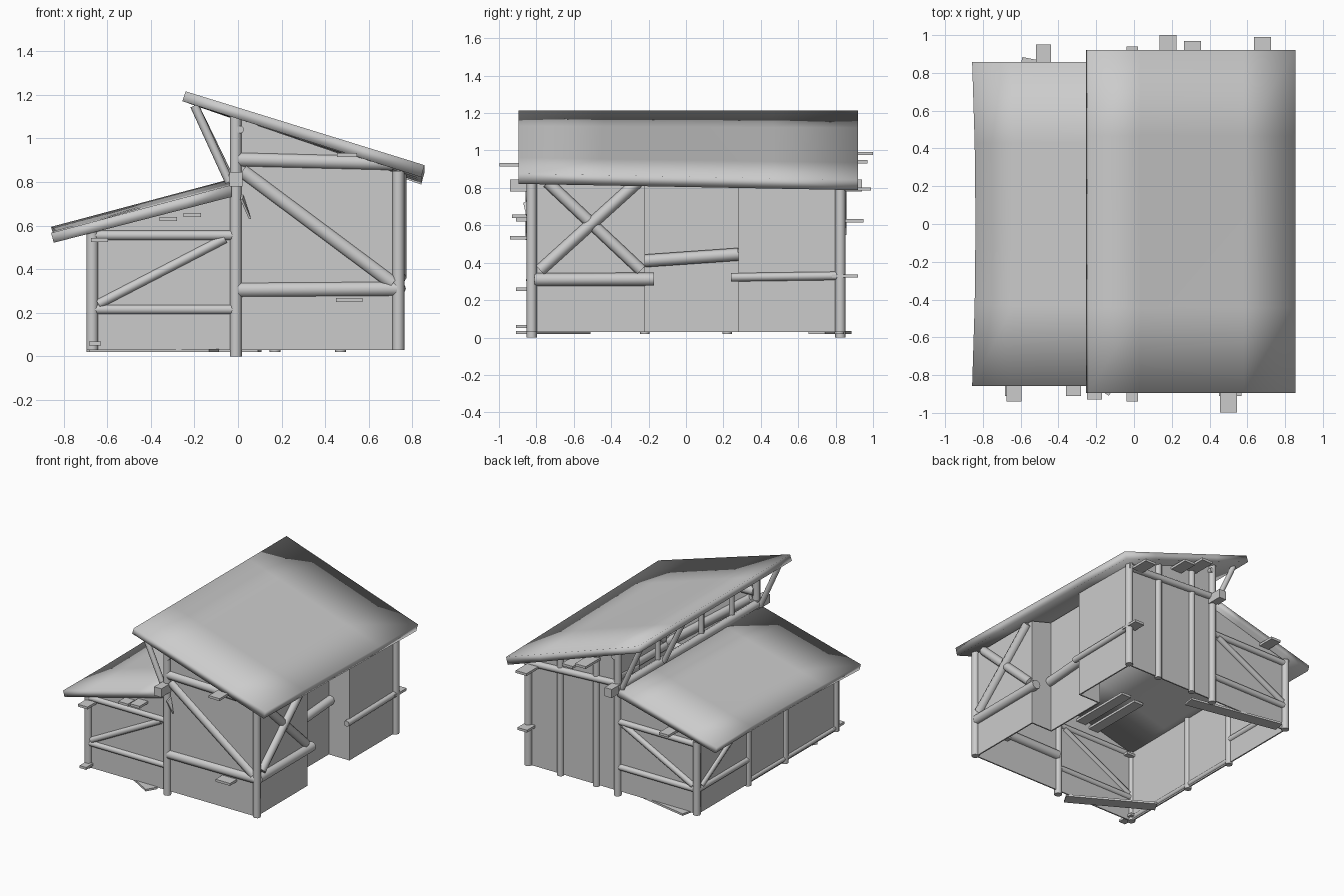
import bpy, bmesh, math
from mathutils import Vector

cube = bpy.data.objects.get("Cube")
if cube:
    bpy.data.objects.remove(cube, do_unlink=True)

mat = bpy.data.materials.new("plain grey")
mat.use_nodes = True
grey = (0.6, 0.6, 0.6, 1)
mat.diffuse_color = grey
mat.node_tree.nodes["Principled BSDF"].inputs["Base Color"].default_value = grey


def finish(name, bm, angle=None):
    bmesh.ops.recalc_face_normals(bm, faces=bm.faces)
    me = bpy.data.meshes.new(name)
    bm.to_mesh(me)
    bm.free()
    me.materials.append(mat)
    ob = bpy.data.objects.new(name, me)
    bpy.context.collection.objects.link(ob)
    if angle:
        bpy.ops.object.select_all(action='DESELECT')
        ob.select_set(True)
        bpy.context.view_layer.objects.active = ob
        bpy.ops.object.shade_smooth_by_angle(angle=math.radians(angle))
    return ob


def prism(name, pts, offset, cuts=0, bend=None, angle=None):
    """Polygon extruded along an offset."""
    bm = bmesh.new()
    face = bm.faces.new([bm.verts.new(p) for p in pts])
    new = bmesh.ops.extrude_face_region(bm, geom=[face])["geom"]
    for v in new:
        if isinstance(v, bmesh.types.BMVert):
            v.co += Vector(offset)
    if cuts:
        long_edges = [e for e in bm.edges if e.calc_length() > 0.3]
        bmesh.ops.subdivide_edges(bm, edges=long_edges, cuts=cuts, use_grid_fill=True)
    if bend:
        for v in bm.verts:
            bend(v.co)
    return finish(name, bm, angle)


def log(name, a, b, d=0.055):
    """Eight-sided timber between two points."""
    a, b = Vector(a), Vector(b)
    bm = bmesh.new()
    bmesh.ops.create_cone(bm, cap_ends=True, segments=8, radius1=d / 2, radius2=d / 2,
                          depth=(b - a).length)
    bm.transform((b - a).to_track_quat('Z', 'Y').to_matrix().to_4x4())
    bmesh.ops.translate(bm, verts=bm.verts, vec=(a + b) / 2)
    return finish(name, bm, 60)


def plank(name, a, b, width, t=0.015):
    """Flat board between two points."""
    a, b = Vector(a), Vector(b)
    s = (b - a).cross(Vector((0, 0, 1))).normalized() * width / 2
    return prism(name, [a - s, a + s, b + s, b - s], (0, 0, t))


# Roofs
def sag(co):
    if co.x < -0.5:
        co.x += 0.018 * (1 - (co.y / 0.86) ** 2)
    co.z += 0.014 * co.y / 0.86


def tilt(co):
    co.z -= 0.017 * co.y * (co.x + 0.25)


prism("upper_roof", [(-0.255, -0.895, 1.17), (-0.24, -0.895, 1.215), (0.855, -0.895, 0.86),
                     (0.84, -0.895, 0.805)], (0, 1.815, 0), 3, tilt, 180)
prism("lower_roof", [(-0.845, -0.857, 0.535), (-0.857, -0.857, 0.58), (-0.03, -0.857, 0.80),
                     (-0.03, -0.857, 0.745)], (0, 1.715, 0), 3, sag, 180)

# Thin wall sheets on the timber planes, open underneath
base = 0.03
for name, y in (("front", -0.828), ("back", 0.812)):
    prism(name + "_tall_wall", [(0, y, base), (0.73, y, base), (0.73, y, 0.84), (0, y, 1.09)],
          (0, 0.01, 0))
    prism(name + "_low_wall", [(-0.67, y, base), (0, y, base), (0, y, 0.765), (-0.67, y, 0.58)],
          (0, 0.01, 0))
for name, x, y0, y1, top in (("right_front_wall", 0.732, -0.82, -0.22, 0.84),
                             ("right_back_wall", 0.732, 0.28, 0.82, 0.835),
                             ("recess_wall", 0.56, -0.22, 0.28, 0.89),
                             ("left_wall", -0.663, -0.82, 0.82, 0.58)):
    prism(name, [(x, y0, base), (x, y1, base), (x, y1, top), (x, y0, top)], (-0.01, 0, 0))
for y, dy in ((-0.22, -0.01), (0.28, 0.01)):
    prism("recess_side_wall", [(0.55, y, base), (0.732, y, base), (0.732, y, 0.838),
                               (0.55, y, 0.89)], (0, dy, 0))

# Loose boards on the ground
plank("front_ground_board", (-0.11, -0.87, 0.02), (-0.66, -0.55, 0.02), 0.09)
plank("back_ground_board", (0.1, 0.7, 0.02), (-0.6, 0.84, 0.02), 0.09)

# Corner posts and end wall timbers, repeated front and back
for side, y in (("front", -0.825), ("back", 0.825)):
    log(side + "_centre_post", (-0.01, y, 0), (-0.01, y, 1.1), 0.055)
    log(side + "_right_post", (0.735, y, 0.03), (0.735, y, 0.85))
    log(side + "_left_post", (-0.668, y, 0.03), (-0.668, y, 0.58))
    log(side + "_roof_strut", (-0.04, y, 0.80), (-0.2, y, 1.15), 0.04)
    log(side + "_low_top_beam", (-0.67, y, 0.555), (-0.02, y, 0.555), 0.045)
    log(side + "_low_rail", (-0.67, y, 0.215), (-0.02, y, 0.215), 0.045)
    log(side + "_low_brace", (-0.64, y, 0.24), (-0.06, y, 0.54), 0.045)
    prism(side + "_bracket", [(-0.04, y * 1.14, 0.78), (0.02, y * 1.14, 0.78),
                              (0.02, y * 1.14, 0.845), (-0.04, y * 1.14, 0.845)],
          (0, -y * 0.18, 0))
log("front_top_beam", (0, -0.82, 0.903), (0.71, -0.82, 0.885), 0.068)
log("front_rail", (0, -0.82, 0.305), (0.73, -0.82, 0.31), 0.07)
log("front_brace", (0.02, -0.82, 0.85), (0.71, -0.82, 0.335), 0.068)
log("back_top_beam", (0, 0.83, 0.84), (0.75, 0.83, 0.80), 0.05)
for x, top in ((0.47, 0.92), (0.17, 1.02)):
    log("back_post", (x, 0.82, 0.02), (x, 0.82, top), 0.05)

# Right side timbers
log("right_front_rail", (0.735, -0.81, 0.31), (0.735, -0.17, 0.312), 0.07)
log("right_back_rail", (0.735, 0.24, 0.322), (0.735, 0.83, 0.33), 0.045)
log("recess_rail", (0.575, -0.22, 0.41), (0.575, 0.28, 0.445), 0.068)
log("right_brace_one", (0.74, -0.78, 0.36), (0.74, -0.26, 0.83), 0.065)
log("right_brace_two", (0.73, -0.74, 0.83), (0.73, -0.24, 0.36), 0.065)

# Left side timbers
for y in (-0.22, 0.22):
    log("left_post", (-0.67, y, 0.02), (-0.67, y, 0.58), 0.05)
log("left_rail", (-0.67, 0.82, 0.215), (-0.67, 0.22, 0.215), 0.045)
log("left_brace", (-0.67, 0.78, 0.23), (-0.67, 0.25, 0.54), 0.045)
log("left_sill", (-0.67, -0.82, 0.055), (-0.67, 0.22, 0.055), 0.035)

# Open strip between the two roofs
log("roof_step_beam", (-0.02, -0.85, 0.815), (-0.02, 0.86, 0.815), 0.06)
log("ridge_beam", (0.01, -0.85, 1.04), (0.01, 0.85, 1.04), 0.035)
for y in (0.35, -0.17, -0.53):
    log("upper_post", (-0.01, y, 0.8), (-0.01, y, 1.09), 0.04)
log("middle_roof_strut", (-0.04, 0.32, 0.82), (-0.2, 0.32, 1.15), 0.04)

# Boards that poke out at the front and back: x, width, outer y, inner y, z
for x, w, y, inner, z in ((0.5, 0.09, -0.998, -0.6, 0.915), (0.51, 0.12, -0.91, -0.78, 0.25),
                          (-0.32, 0.08, -0.91, -0.33, 0.62), (-0.21, 0.08, -0.93, -0.33, 0.64),
                          (-0.635, 0.08, -0.94, -0.78, 0.525), (-0.655, 0.055, -0.91, -0.78, 0.05),
                          (0.18, 0.09, 1.0, 0.6, 0.975), (0.31, 0.09, 0.97, 0.6, 0.93),
                          (0.68, 0.09, 0.99, 0.78, 0.785), (-0.48, 0.08, 0.95, 0.6, 0.615),
                          (0.72, 0.08, 0.92, 0.78, 0.32)):
    plank("poking_board", (x, inner, z), (x, y, z), w, 0.018)
prism("front_wedge", [(0.01, -0.87, 0.72), (0.015, -0.83, 0.74), (0.05, -0.85, 0.63)], (0.01, 0, 0))
